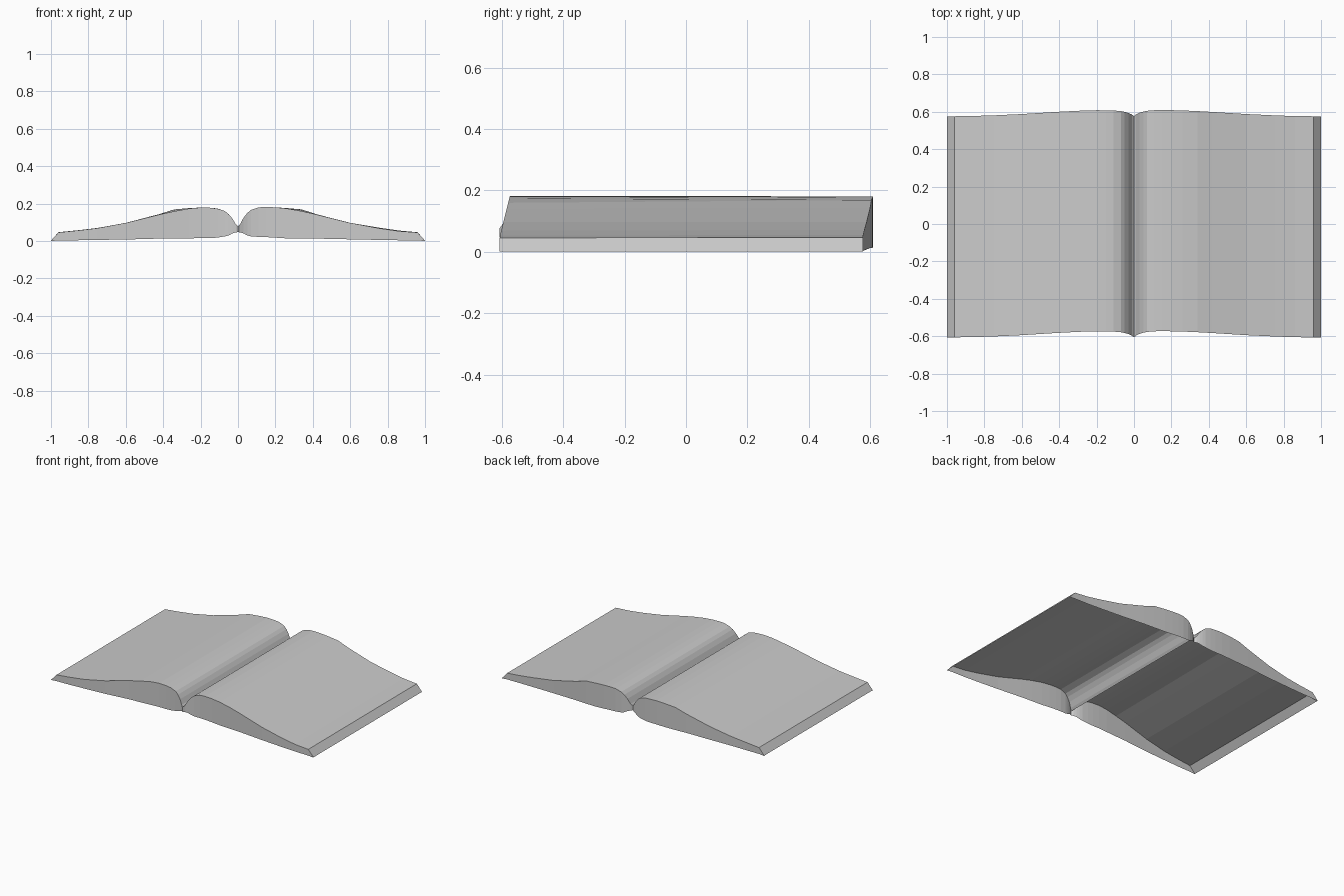
import bpy, bmesh

# page columns from gutter to fore edge: x, lower z, front top z, back top z
RIGHT = [
    (0.00, 0.048, 0.078, 0.078), (0.012, 0.046, 0.092, 0.092),
    (0.03, 0.041, 0.125, 0.125), (0.05, 0.030, 0.150, 0.150),
    (0.07, 0.025, 0.166, 0.166), (0.11, 0.022, 0.180, 0.179),
    (0.15, 0.021, 0.182, 0.181), (0.20, 0.018, 0.180, 0.180),
    (0.26, 0.014, 0.174, 0.176), (0.34, 0.013, 0.160, 0.169),
    (0.42, 0.013, 0.142, 0.143), (0.60, 0.009, 0.097, 0.097),
    (0.75, 0.006, 0.069, 0.072), (0.86, 0.004, 0.053, 0.056),
    (0.96, 0.003, 0.046, 0.047), (1.00, 0.000, 0.002, 0.002)]
LEFT = [
    (0.00, 0.048, 0.078, 0.078), (0.012, 0.046, 0.090, 0.090),
    (0.03, 0.041, 0.120, 0.120), (0.05, 0.030, 0.144, 0.144),
    (0.07, 0.025, 0.160, 0.160), (0.11, 0.018, 0.173, 0.174),
    (0.15, 0.016, 0.178, 0.177), (0.20, 0.016, 0.179, 0.179),
    (0.26, 0.014, 0.174, 0.176), (0.34, 0.013, 0.159, 0.169),
    (0.42, 0.013, 0.142, 0.144), (0.60, 0.008, 0.097, 0.097),
    (0.75, 0.006, 0.069, 0.070), (0.86, 0.004, 0.056, 0.057),
    (0.96, 0.003, 0.046, 0.047), (1.00, 0.000, 0.002, 0.002)]


def page_block(name, columns, side):
    """Hollow half book, open underneath: top sheet plus front and back walls."""
    bm = bmesh.new()
    rows = []
    for x, low, front, back in columns:
        # the ends bow backward where the pages rise
        bow = 0 if x in (0, 1) else max(0, (front - 0.05) * 0.25)
        y0, y1 = -0.606 + bow, 0.576 + bow
        pts = [(y0, low), (y0, front), (y1, back), (y1, low)]
        rows.append([bm.verts.new((side * x, y, z)) for y, z in pts])
    for a, b in zip(rows, rows[1:]):
        for i in range(3):
            quad = (a[i], b[i], b[i + 1], a[i + 1])
            bm.faces.new(quad if side > 0 else quad[::-1])
    mesh = bpy.data.meshes.new(name)
    bm.to_mesh(mesh)
    bm.free()
    obj = bpy.data.objects.new(name, mesh)
    bpy.context.collection.objects.link(obj)


# two halves of the open book
page_block("right_pages", RIGHT, 1)
page_block("left_pages", LEFT, -1)
